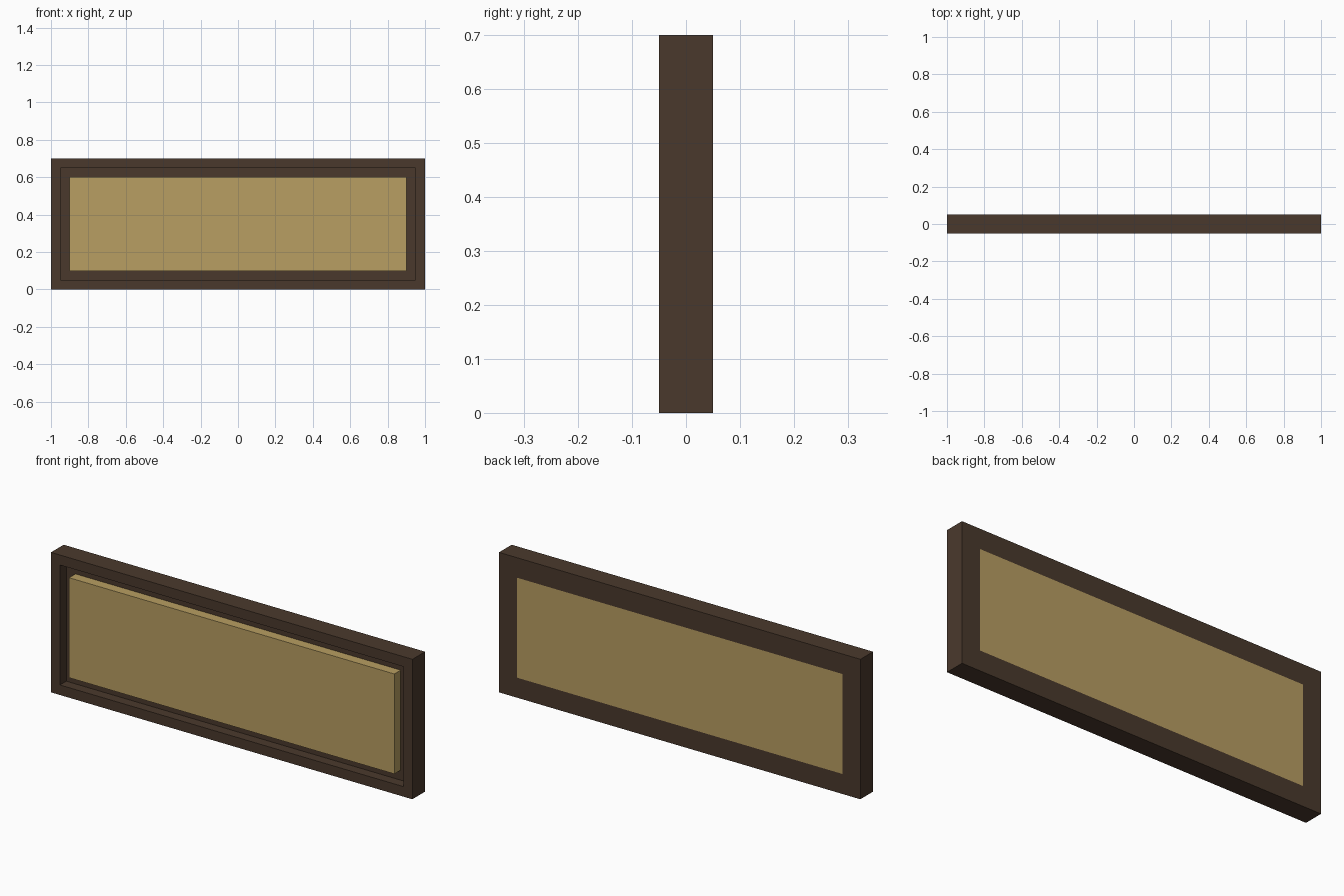
import bpy, bmesh

if "Cube" in bpy.data.objects:
    bpy.data.objects.remove(bpy.data.objects["Cube"])


def material(name, rgb):
    m = bpy.data.materials.new(name)
    m.diffuse_color = (*rgb, 1.0)
    m.use_nodes = True
    m.node_tree.nodes["Principled BSDF"].inputs["Base Color"].default_value = m.diffuse_color
    return m


def add_object(name, bm, mat):
    bmesh.ops.recalc_face_normals(bm, faces=bm.faces)
    mesh = bpy.data.meshes.new(name)
    bm.to_mesh(mesh)
    bm.free()
    mesh.materials.append(mat)
    obj = bpy.data.objects.new(name, mesh)
    bpy.context.collection.objects.link(obj)


def rect(bm, inset, y):
    """Upright rectangle, inset from the outer outline, at depth y."""
    x, z0, z1 = 1.0 - inset, inset, 0.7 - inset
    return [bm.verts.new(p) for p in ((-x, y, z0), (x, y, z0), (x, y, z1), (-x, y, z1))]


def bridge(bm, a, b):
    for i in range(4):
        j = (i + 1) % 4
        bm.faces.new((a[i], a[j], b[j], b[i]))


brown = material("dark brown wood", (0.0685, 0.0409, 0.0252))
gold = material("tan gold panel", (0.479, 0.342, 0.122))

# Frame: stepped section (front rim, recess wall, recess floor, opening, back)
bm = bmesh.new()
section = [(0, -0.05), (0.05, -0.05), (0.05, 0.0), (0.1, 0.0), (0.1, 0.05), (0, 0.05)]
loops = [rect(bm, i, y) for i, y in section]
for k in range(len(loops)):
    bridge(bm, loops[k], loops[(k + 1) % len(loops)])
add_object("frame", bm, brown)

# Panel: slab filling the opening, flush with the rim in front and the back
bm = bmesh.new()
front, back = rect(bm, 0.1, -0.05), rect(bm, 0.1, 0.05)
bridge(bm, front, back)
bm.faces.new(front)
bm.faces.new(back)
add_object("panel", bm, gold)
